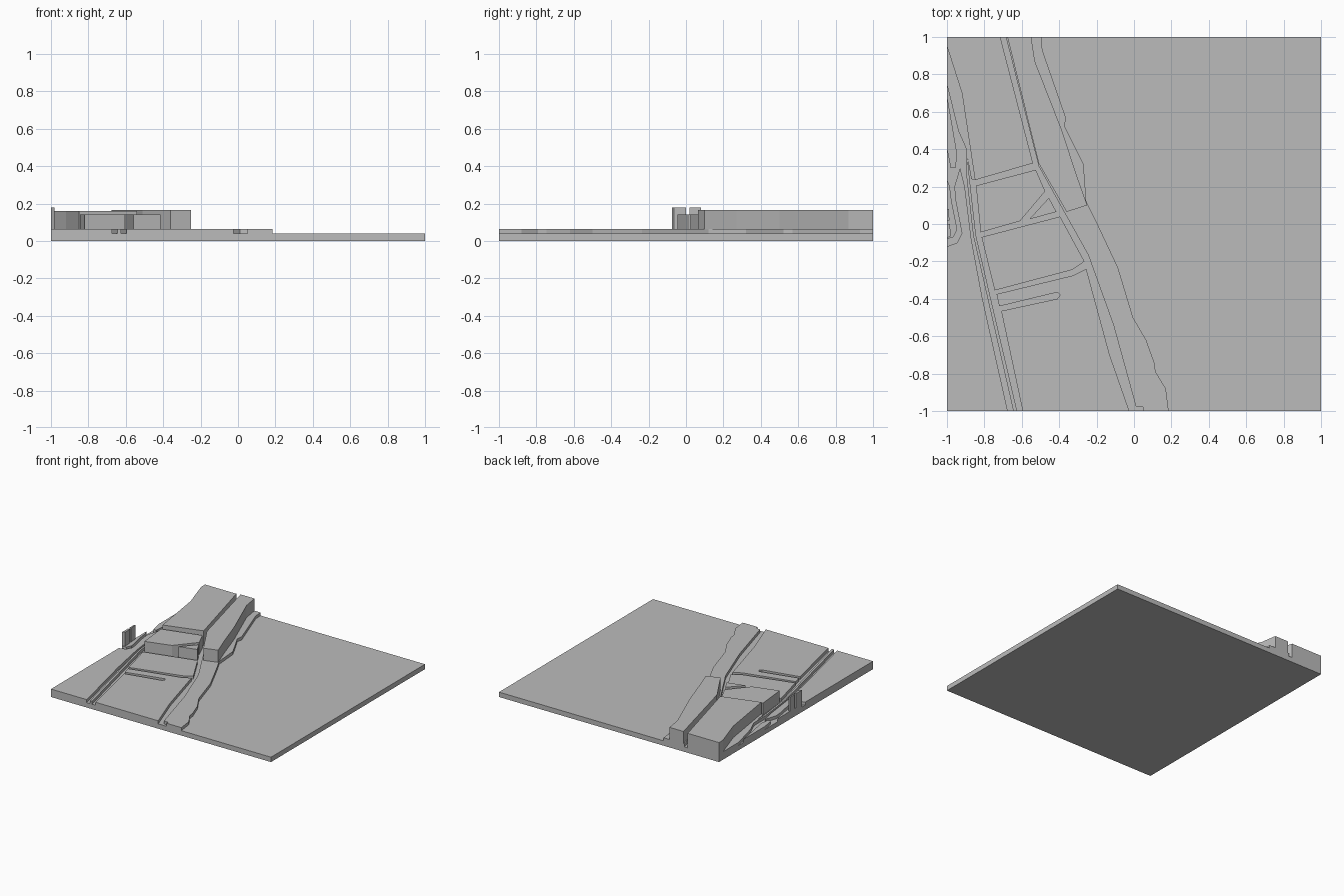
import bpy
import bmesh

# Remove the default cube only
default_cube = bpy.data.objects.get("Cube")
if default_cube:
    bpy.data.objects.remove(default_cube, do_unlink=True)

# Single stone grey for the whole terrain model
stone_grey = bpy.data.materials.new("stone_grey")
stone_grey.use_nodes = True
colour = (.5, .5, .5, 1)
stone_grey.diffuse_color = colour
shader = next(n for n in stone_grey.node_tree.nodes if n.type == "BSDF_PRINCIPLED")
shader.inputs["Base Color"].default_value = colour
shader.inputs["Roughness"].default_value = .8

# Level of the sunken roads and sea, of the land, and of the raised districts
SEA = .04
LAND = .065
MIDDLE = .14
NORTH = .16
COAST = .165
TOWER = .18


def plateau(name, outline, bottom=SEA, top=LAND):
    """Extrude a flat ground outline into a straight-sided plateau."""
    bm = bmesh.new()
    corners = [bm.verts.new((x, y, bottom)) for x, y in outline]
    floor = bm.faces.new(corners)
    walls = bmesh.ops.extrude_face_region(bm, geom=[floor], use_keep_orig=True)
    raised = [v for v in walls["geom"] if isinstance(v, bmesh.types.BMVert)]
    bmesh.ops.translate(bm, verts=raised, vec=(0, 0, top - bottom))
    bmesh.ops.recalc_face_normals(bm, faces=bm.faces)
    mesh = bpy.data.meshes.new(name)
    bm.to_mesh(mesh)
    bm.free()
    mesh.materials.append(stone_grey)
    part = bpy.data.objects.new(name, mesh)
    bpy.context.scene.collection.objects.link(part)
    return part


# Square base slab, whose top is the sea and the road bed
plateau("base_slab", [(-1, -1), (1, -1), (1, 1), (-1, 1)], bottom=0, top=SEA)

# Land west of the double road, with the small junction cut into its edge
plateau("west_land", [
    (-1, -1), (-.675, -1), (-.81, -.4), (-.87, -.08), (-.905, .2), (-.93, .3),
    (-.96, .2), (-.955, .13), (-.92, -.05), (-.945, -.1), (-1, -.12)])
plateau("junction_island", [
    (-1, -.08), (-.965, -.07), (-.945, -.03), (-.975, .12), (-.985, .2), (-1, .24)])
plateau("northwest_island", [
    (-1, .69), (-.945, .37), (-.955, .3), (-.98, .3), (-1, .4)])
plateau("northwest_verge", [
    (-1, .95), (-.92, .7), (-.85, .235), (-.87, .24), (-.9, .41), (-.94, .5), (-1, .745)])

# Thin strip that divides the two lanes
plateau("road_median", [
    (-.645, -1), (-.625, -1), (-.845, -.06), (-.88, .25), (-.895, .41),
    (-.895, .25), (-.86, -.06)])

# Blocks of land between the cross streets
plateau("upper_field", [
    (-.815, -.07), (-.745, -.355), (-.33, -.245), (-.265, -.2), (-.395, .04)])
plateau("lower_field", [
    (-.735, -.375), (-.72, -.44), (-.41, -.365), (-.395, -.38), (-.41, -.4),
    (-.71, -.465), (-.595, -1), (-.025, -1), (-.13, -.7), (-.255, -.24), (-.325, -.275)])

# Coastal strip, with road on its west side and a wavy shore on its east side
road_side = [
    (.05, -1), (.05, -.98), (.01, -.975), (-.11, -.54), (-.245, -.165),
    (-.36, .04), (-.51, .31), (-.685, 1)]
shore = [
    (-.495, 1), (-.49, .93), (-.365, .57), (-.37, .52), (-.27, .32), (-.255, .12),
    (-.2, .01), (-.085, -.235), (-.005, -.5), (.065, -.62), (.11, -.745),
    (.115, -.79), (.17, -.88), (.185, -1)]
plateau("coast_land", road_side + shore)

# Raised districts
plateau("north_district", [
    (-1, 1), (-1, .95), (-.92, .7), (-.85, .235), (-.54, .325), (-.715, 1)], top=NORTH)
plateau("coast_district", [
    (-.677, 1), (-.51, .325), (-.36, .065), (-.25, .1), (-.31, .27), (-.385, .5),
    (-.53, .87), (-.55, 1)], bottom=LAND, top=COAST)
plateau("middle_district", [
    (-.845, .205), (-.82, -.045), (-.61, .015), (-.475, .175), (-.525, .29)], top=MIDDLE)
plateau("corner_district", [
    (-.56, .025), (-.415, .065), (-.455, .14)], top=MIDDLE)

# Slim towers standing on the west edge
plateau("edge_tower", [
    (-1, -.075), (-.98, -.065), (-.984, 0), (-1, 0)], bottom=LAND, top=TOWER)
plateau("edge_tower_north", [
    (-1, .02), (-.987, .02), (-.99, .08), (-1, .08)], bottom=LAND, top=TOWER)
